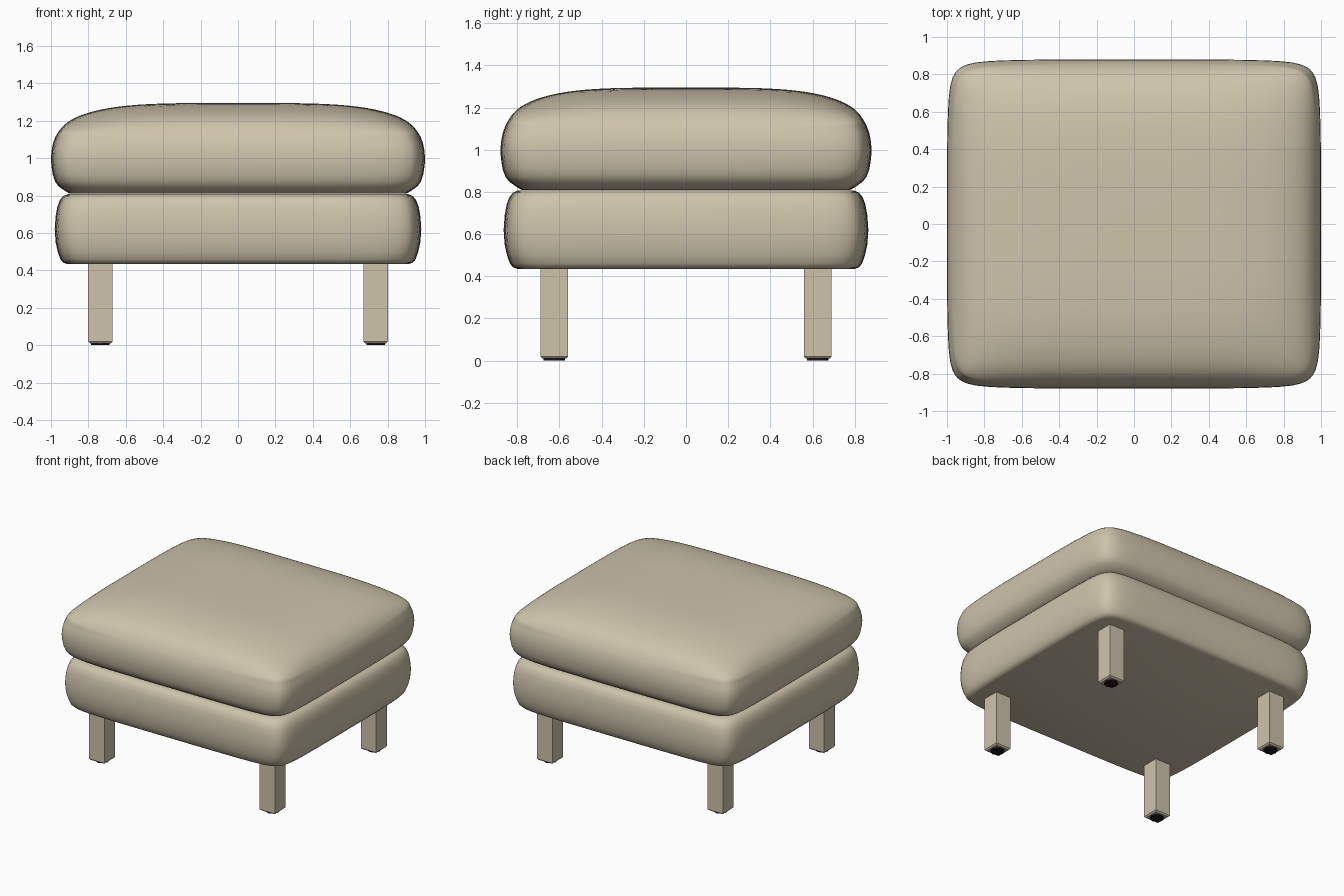
import bpy, bmesh, math

if "Cube" in bpy.data.objects:
    bpy.data.objects.remove(bpy.data.objects["Cube"])

def material(name, rgb):
    m = bpy.data.materials.new(name)
    m.diffuse_color = (*rgb, 1.0)
    m.use_nodes = True
    m.node_tree.nodes["Principled BSDF"].inputs["Base Color"].default_value = m.diffuse_color
    return m

FABRIC = material("beige upholstery", (0.62, 0.55, 0.41))
PAD = material("black foot pad", (0.01, 0.01, 0.01))

# Bulged rectangular outline on the unit square, sampled densely near corners
N = 16
HALF = 12
def outline():
    ts = [math.sin(math.pi / 2 * k / HALF) for k in range(-HALF, HALF)]
    sides = [[(t, -1) for t in ts], [(1, t) for t in ts],
             [(-t, 1) for t in ts], [(-1, -t) for t in ts]]
    pts = []
    for side in sides:
        for a, b in side:
            r = (abs(a) ** N + abs(b) ** N) ** (1 / N)
            u, v = a / r, b / r
            pts.append((u * (1 - 0.022 * v ** 4), v * (1 - 0.022 * u ** 4)))
    return pts

OUT = outline()

def finish(bm, name, mat):
    bmesh.ops.recalc_face_normals(bm, faces=bm.faces[:])
    me = bpy.data.meshes.new(name)
    bm.to_mesh(me)
    bm.free()
    me.materials.append(mat)
    ob = bpy.data.objects.new(name, me)
    bpy.context.collection.objects.link(ob)
    bpy.ops.object.select_all(action='DESELECT')
    ob.select_set(True)
    bpy.context.view_layer.objects.active = ob
    bpy.ops.object.shade_smooth_by_angle(angle=math.radians(38))
    return ob

def crown(u, v, s):
    # Pillow height, zero along the seam
    f = lambda t: max(0.0, 1 - t ** 4) ** 0.57
    return 0.18 * f(abs(u * s)) * f(abs(v * s)) * math.sqrt(max(0.0, 1 - s ** 40))

def upholstered(name, hx, hy, profile, domed=False):
    """Loft outline rings through (inset, z); optionally close with a soft crown."""
    bm = bmesh.new()
    rings = [[bm.verts.new(((hx - i) * u, (hy - i) * v, z)) for u, v in OUT]
             for i, z in profile]
    n = len(OUT)
    bm.faces.new(rings[0])
    if domed:
        i, z = profile[-1]
        for k in range(23, 0, -1):
            s = math.sin(math.pi / 2 * k / 24)
            rings.append([bm.verts.new(((hx - i) * u * s, (hy - i) * v * s,
                                        z + crown(u, v, s))) for u, v in OUT])
        tip = bm.verts.new((0, 0, z + crown(0, 0, 0)))
        for j in range(n):
            bm.faces.new((rings[-1][j], rings[-1][(j + 1) % n], tip))
    else:
        bm.faces.new(rings[-1])
    for r0, r1 in zip(rings, rings[1:]):
        for j in range(n):
            k = (j + 1) % n
            bm.faces.new((r0[j], r0[k], r1[k], r1[j]))
    return finish(bm, name, FABRIC)

# Base box with softly bulging sides
upholstered("base", 0.98, 0.865, [
    (0.065, 0.435), (0.045, 0.442), (0.03, 0.46), (0.016, 0.50), (0.005, 0.55),
    (0, 0.62), (0.005, 0.69), (0.014, 0.74), (0.027, 0.775), (0.045, 0.797),
    (0.07, 0.808)])

# Seat cushion with a pillow top
upholstered("seat_cushion", 1.0, 0.88, [
    (0.10, 0.81), (0.07, 0.828), (0.04, 0.85), (0.022, 0.875), (0.01, 0.91),
    (0.002, 0.96), (0, 1.0), (0.003, 1.04), (0.011, 1.08), (0.024, 1.115)], domed=True)

# Square legs with a chamfered foot and an octagonal pad
def leg(name, x, y):
    bm = bmesh.new()
    rings = [[bm.verts.new((x + a * h, y + b * h, z))
              for a, b in ((-1, -1), (1, -1), (1, 1), (-1, 1))]
             for h, z in ((0.056, 0.01), (0.066, 0.02), (0.066, 0.45))]
    bm.faces.new(rings[0])
    bm.faces.new(rings[-1])
    for r0, r1 in zip(rings, rings[1:]):
        for j in range(4):
            k = (j + 1) % 4
            bm.faces.new((r0[j], r0[k], r1[k], r1[j]))
    finish(bm, name + "_leg", FABRIC)

    bm = bmesh.new()
    bmesh.ops.create_cone(bm, cap_ends=True, segments=8, radius1=0.05, radius2=0.05, depth=0.012)
    bmesh.ops.translate(bm, verts=bm.verts[:], vec=(x, y, 0.006))
    finish(bm, name + "_foot_pad", PAD)

for sx, side in ((-1, "left"), (1, "right")):
    for sy, end in ((-1, "front"), (1, "back")):
        leg(f"{end}_{side}", sx * 0.736, sy * 0.625)
